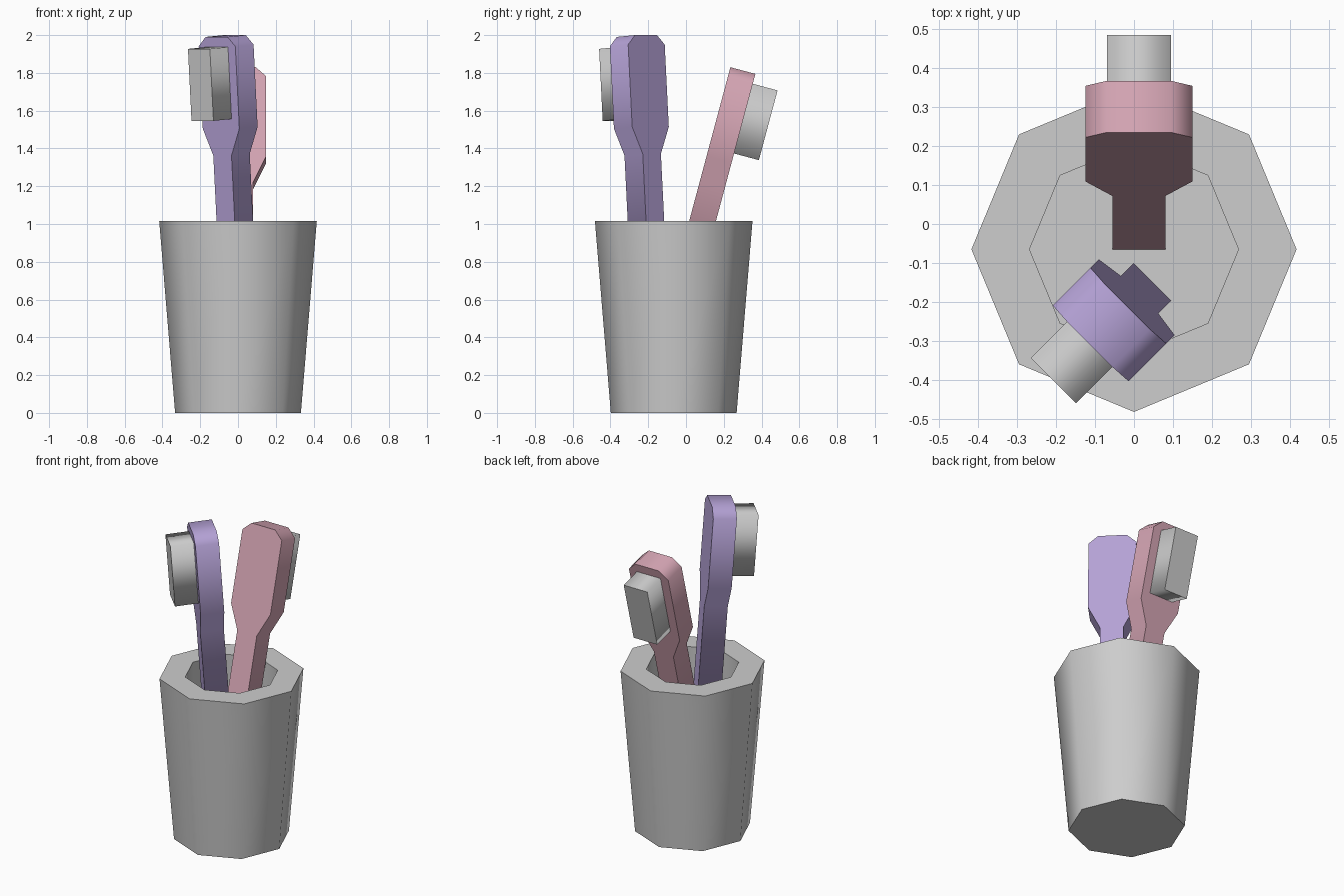
import bpy, bmesh, math
from mathutils import Matrix, Vector

cube = bpy.data.objects.get("Cube")
if cube:
    bpy.data.objects.remove(cube, do_unlink=True)


def make_material(name, rgb):
    mat = bpy.data.materials.new(name)
    mat.use_nodes = True
    mat.diffuse_color = (*rgb, 1)
    mat.node_tree.nodes["Principled BSDF"].inputs["Base Color"].default_value = (*rgb, 1)
    return mat


grey = make_material("light grey", (0.61, 0.61, 0.61))
purple = make_material("purple", (0.46, 0.36, 0.67))
pink = make_material("pink", (0.67, 0.38, 0.46))


def loft(name, rings, mat, matrix):
    """Skin a stack of rings, cap both ends; smooth around, sharp at each ring."""
    bm = bmesh.new()
    loops = [[bm.verts.new(p) for p in ring] for ring in rings]
    n = len(loops[0])
    for a, b in zip(loops, loops[1:]):
        for i in range(n):
            j = (i + 1) % n
            bm.faces.new((a[i], a[j], b[j], b[i])).smooth = True
    bm.faces.new(loops[0])
    bm.faces.new(loops[-1])
    bmesh.ops.recalc_face_normals(bm, faces=bm.faces)
    for loop in loops:
        for i in range(n):
            bm.edges.get((loop[i], loop[(i + 1) % n])).smooth = False
    mesh = bpy.data.meshes.new(name)
    bm.to_mesh(mesh)
    bm.free()
    mesh.materials.append(mat)
    obj = bpy.data.objects.new(name, mesh)
    obj.matrix_world = matrix
    bpy.context.collection.objects.link(obj)
    return obj


def octagon(r, z):
    return [(r * math.cos(k * math.pi / 4), r * math.sin(k * math.pi / 4), z) for k in range(8)]


def slab(outline, y0, y1):
    """Two rings of an (x, z) outline, one at each depth."""
    return [[(x, y, z) for x, z in outline] for y in (y0, y1)]


# Cup: tapered outside, thick rim, straight recess
loft("cup", [octagon(0.333, 0), octagon(0.417, 1.015), octagon(0.268, 1.015), octagon(0.268, 0.71)],
     grey, Matrix.Translation((0, -0.065, 0)))

# Half outline of the handle, mirrored to give the whole
half = [(0.082, 0), (0.137, -0.05), (0.137, -0.487), (0.068, -0.63), (0.068, -1.36)]
handle = half + [(-x, z) for x, z in reversed(half)]
bristles = [(0.082, -0.054), (0.082, -0.436), (-0.082, -0.436), (-0.082, -0.054)]


# Brushes: origin is the middle of the top edge on the plain side
def brush(label, mat, top, tilt, yaw):
    place = (Matrix.Translation(Vector(top)) @ Matrix.Rotation(math.radians(yaw), 4, "Z")
             @ Matrix.Rotation(math.radians(-tilt), 4, "X"))
    loft(label + "_brush_handle", slab(handle, 0, 0.137), mat, place)
    loft(label + "_brush_bristles", slab(bristles, 0.12, 0.273), grey, place)


brush("pink", pink, (0.0125, 0.235, 1.83), 15, 0)
brush("purple", purple, (-0.017, -0.212, 2.0), 4, 135)
